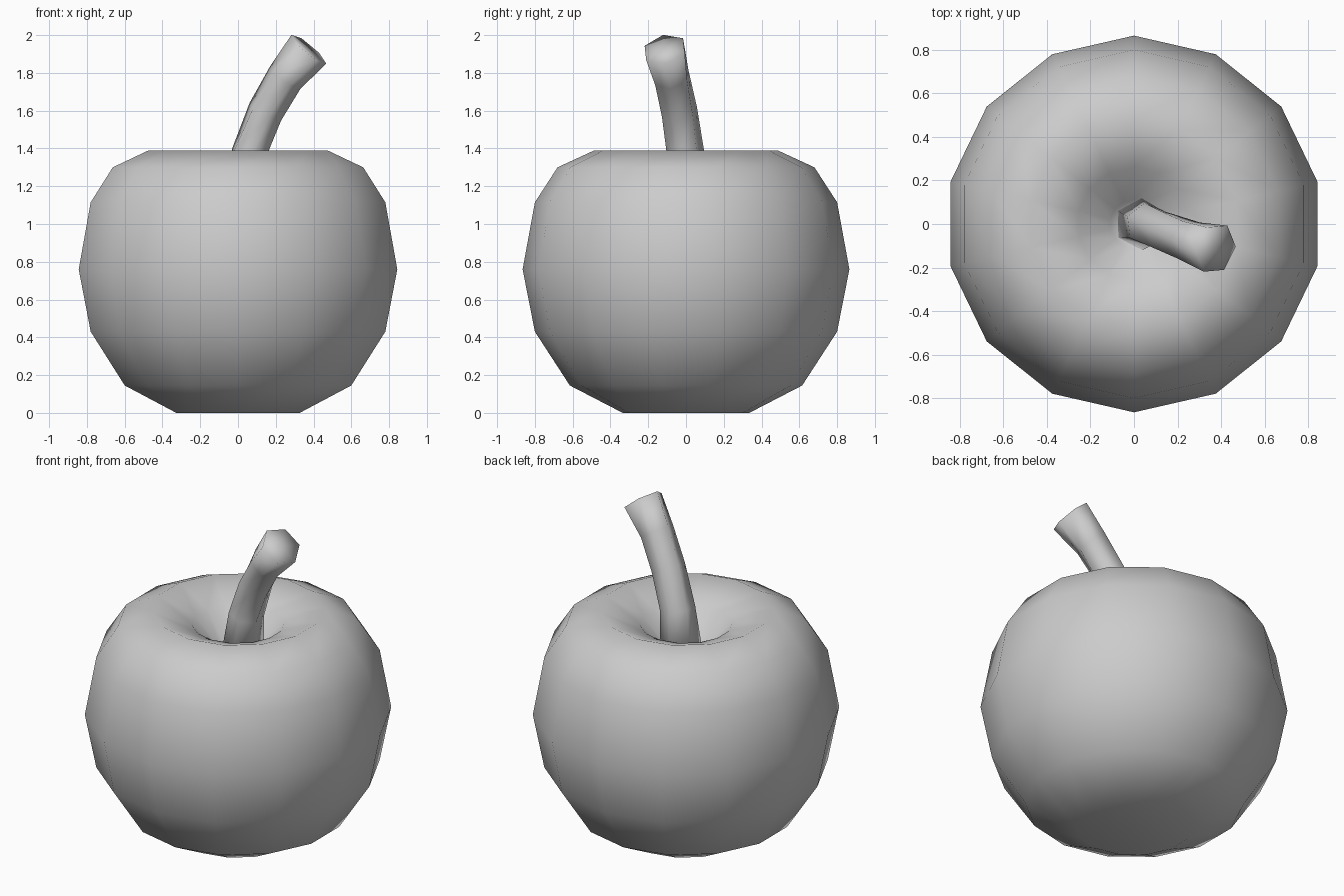
import bpy
from math import cos, sin, pi, radians
from mathutils import Vector

if "Cube" in bpy.data.objects:
    bpy.data.objects.remove(bpy.data.objects["Cube"])


def loft(name, rings):
    """Skin equal-sided rings, closing both ends with a fan to the ring centre."""
    n = len(rings[0][1])
    verts = [p for _, ring in rings for p in ring]
    faces = []
    for i in range(len(rings) - 1):
        for j in range(n):
            a, b = i * n + j, i * n + (j + 1) % n
            faces.append((a, b, b + n, a + n))
    low, high = len(verts), len(verts) + 1
    verts += [rings[0][0], rings[-1][0]]
    last = (len(rings) - 1) * n
    for j in range(n):
        k = (j + 1) % n
        faces.append((low, k, j))
        faces.append((high, last + j, last + k))
    mesh = bpy.data.meshes.new(name)
    mesh.from_pydata(verts, [], faces)
    mesh.polygons.foreach_set("use_smooth", [True] * len(mesh.polygons))
    mesh.update()
    obj = bpy.data.objects.new(name, mesh)
    bpy.context.collection.objects.link(obj)
    return obj


def circle(r, sides, phase):
    return [Vector((r * cos(phase + 2 * pi * j / sides),
                    r * sin(phase + 2 * pi * j / sides), 0)) for j in range(sides)]


# Fruit body: 14-sided lathe, from the bottom hollow up and into the top dimple
profile = [(0.335, 0), (0.615, 0.145), (0.80, 0.43), (0.865, 0.76), (0.80, 1.115),
           (0.68, 1.30), (0.485, 1.39), (0.26, 1.30), (0.11, 1.13)]
body = []
for i, (r, z) in enumerate(profile):
    pole = {0: 0.04, len(profile) - 1: 1.07}.get(i, z)
    body.append((Vector((0, 0, pole)),
                 [p + Vector((0, 0, z)) for p in circle(r, 14, pi / 2)]))
loft("fruit_body", body)

# Stem: six-sided tube leaning to the right and slightly forward
path = [((0.03, 0, 1.08), 0.125, (0.05, 0, 1)),
        ((0.06, -0.003, 1.38), 0.10, (0.22, -0.06, 1)),
        ((0.145, -0.035, 1.595), 0.098, (0.52, -0.18, 1)),
        ((0.25, -0.075, 1.775), 0.10, (0.72, -0.25, 1)),
        ((0.375, -0.113, 1.925), 0.12, (0.85, -0.26, 1))]
stem = []
for i, (c, r, d) in enumerate(path):
    q = Vector((0, 0, 1)).rotation_difference(Vector(d))
    phase = radians(90 + 30 * i / 4)
    stem.append((Vector(c), [q @ p + Vector(c) for p in circle(r, 6, phase)]))
loft("stem", stem)
